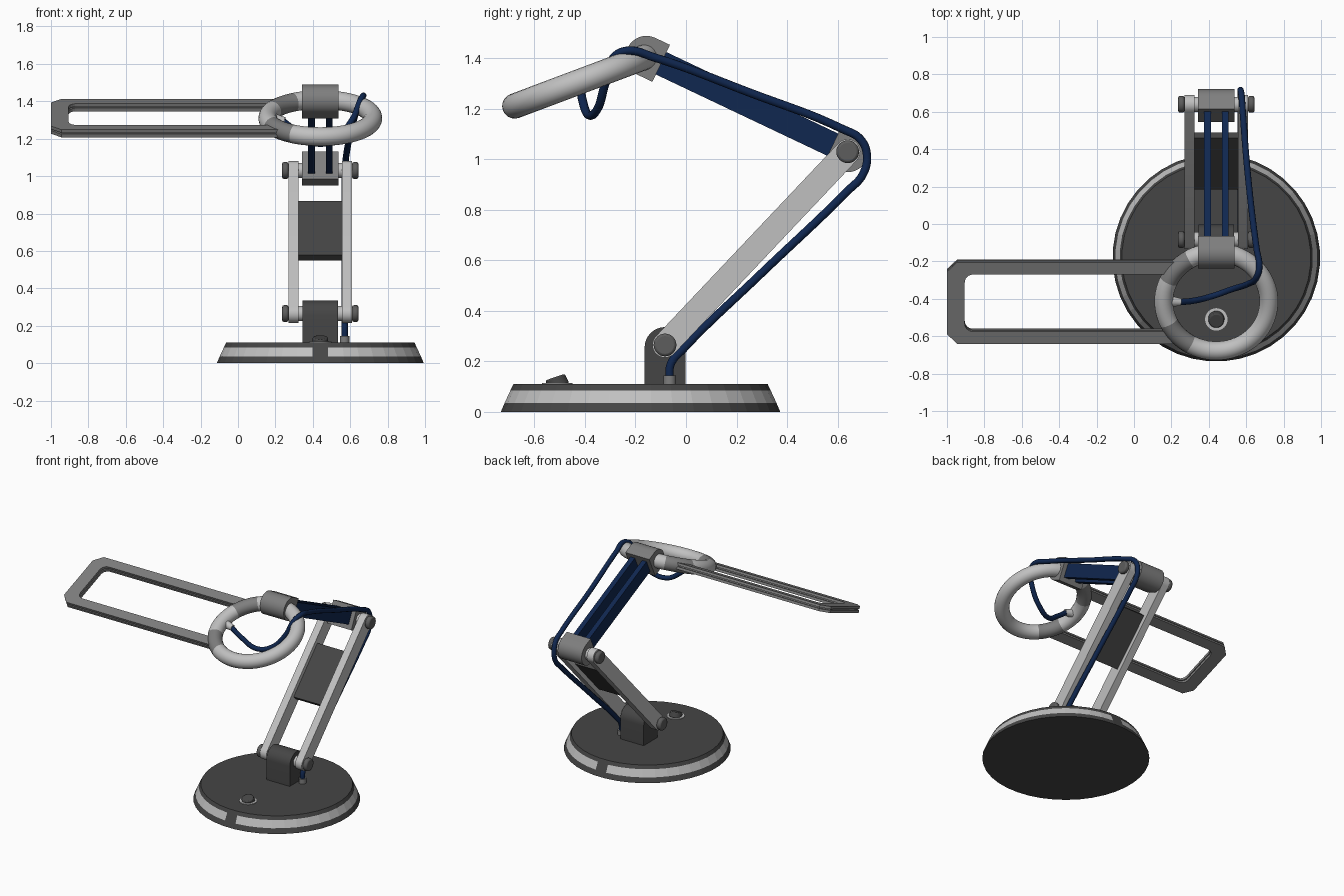
import bpy, bmesh
from math import sin, cos, pi, radians, atan2, degrees
from mathutils import Vector, Matrix

if "Cube" in bpy.data.objects:
    bpy.data.objects.remove(bpy.data.objects["Cube"], do_unlink=True)


def material(name, *rgb):
    m = bpy.data.materials.new(name)
    m.use_nodes = True
    m.diffuse_color = (*rgb, 1)
    m.node_tree.nodes["Principled BSDF"].inputs["Base Color"].default_value = (*rgb, 1)
    return m


LIGHT = material("light grey", 0.53, 0.53, 0.53)
MID = material("mid grey", 0.21, 0.21, 0.21)
CHARCOAL = material("charcoal", 0.11, 0.11, 0.11)
DARK = material("dark grey", 0.06, 0.06, 0.06)
NAVY = material("navy", 0.005, 0.02, 0.08)

CX = 0.44                                  # centre line of the stand
BASE_PIVOT = Vector((-0.083, 0.265))       # pivots as (y, z)
ELBOW = Vector((0.64, 1.03))
HEAD_PIVOT = Vector((-0.157, 1.408))
TILT = radians(20.6)
HEAD = Vector((CX, -0.415, 1.31))


def smooth(ob, angle=35):
    bpy.ops.object.select_all(action='DESELECT')
    ob.select_set(True)
    bpy.context.view_layer.objects.active = ob
    bpy.ops.object.shade_smooth_by_angle(angle=radians(angle))


def finish(name, bm, *mats):
    bmesh.ops.recalc_face_normals(bm, faces=bm.faces)
    me = bpy.data.meshes.new(name)
    bm.to_mesh(me)
    bm.free()
    for m in mats:
        me.materials.append(m)
    ob = bpy.data.objects.new(name, me)
    bpy.context.collection.objects.link(ob)
    return ob


def extrude_outline(bm, pts, vec):
    face = bm.faces.new([bm.verts.new(p) for p in pts])
    new = bmesh.ops.extrude_face_region(bm, geom=[face], use_keep_orig=True)["geom"]
    bmesh.ops.translate(bm, vec=vec, verts=[v for v in new if isinstance(v, bmesh.types.BMVert)])


def prism(name, outline, x0, x1, mat):
    """Side outline of (y, z) points, extruded along x."""
    bm = bmesh.new()
    extrude_outline(bm, [(x0, p[0], p[1]) for p in outline], (x1 - x0, 0, 0))
    ob = finish(name, bm, mat)
    smooth(ob)
    return ob


def bar_outline(start, end, r, round_start=True, round_end=True):
    """Straight bar between two side points, each end round or square."""
    d = (end - start).normalized()
    n = Vector((-d.y, d.x))
    pts = []
    for centre, out, side, is_round in ((start, -d, n, round_start), (end, d, -n, round_end)):
        steps = 16 if is_round else 1
        for i in range(steps + 1):
            a = pi * i / steps
            bulge = out * sin(a) if is_round else Vector((0, 0))
            pts.append(centre + (side * cos(a) + bulge) * r)
    return pts


def cylinder(name, a, b, r0, r1, mat, bevel=0, sides=32):
    a, b = Vector(a), Vector(b)
    bm = bmesh.new()
    rot = (b - a).to_track_quat('Z', 'Y').to_matrix().to_4x4()
    bmesh.ops.create_cone(bm, cap_ends=True, segments=sides, radius1=r0, radius2=r1,
                          depth=(b - a).length, matrix=Matrix.Translation((a + b) / 2) @ rot)
    ob = finish(name, bm, mat)
    if bevel:
        mod = ob.modifiers.new("edge", 'BEVEL')
        mod.width, mod.segments = bevel, 2
    smooth(ob)
    return ob


# Round base with a light band, broken at front and back
N = 40
bm = bmesh.new()
rings = []
for r, z in ((0.555, 0), (0.54, 0.035), (0.517, 0.085), (0.505, 0.11)):
    rings.append([bm.verts.new((CX + r * cos(2 * pi * (i + 0.5) / N),
                                -0.18 + r * sin(2 * pi * (i + 0.5) / N), z)) for i in range(N)])
for row in range(3):
    for i in range(N):
        j = (i + 1) % N
        f = bm.faces.new((rings[row][i], rings[row][j], rings[row + 1][j], rings[row + 1][i]))
        at_gap = abs(f.calc_center_median().x - CX) < 0.02
        f.material_index = 1 if row == 1 and not at_gap else 0
bm.faces.new(rings[0])
bm.faces.new(rings[-1])
finish("base", bm, DARK, LIGHT)

# Tilted switch in a light collar
cylinder("switch_collar", (CX, -0.51, 0.108), (CX, -0.51, 0.115), 0.06, 0.06, LIGHT)
cylinder("switch", (CX, -0.505, 0.1), (CX, -0.518, 0.138), 0.045, 0.04, DARK, 0.006)

# Hinge blocks at base, elbow and head
along = (HEAD_PIVOT - ELBOW).normalized()
prism("base_bracket", bar_outline(BASE_PIVOT - Vector((0, 0.01)), Vector((BASE_PIVOT.x, 0.105)),
                                  0.081, True, False), 0.345, 0.535, DARK)
elbow_end = ELBOW + along * 0.065
head_end = HEAD_PIVOT - along * 0.065
prism("elbow_block", bar_outline(ELBOW, elbow_end, 0.081, True, False), 0.343, 0.537, MID)
prism("head_block", bar_outline(HEAD_PIVOT, head_end, 0.081, True, False), 0.343, 0.537, MID)

# Lower arm: two bars, pivots and the joining plate
for side, label in ((1, "left"), (-1, "right")):
    inner, outer = CX + side * 0.117, CX + side * 0.17
    prism(label + "_lower_bar", bar_outline(BASE_PIVOT, ELBOW, 0.05), inner, outer, LIGHT)
    for p, where in ((BASE_PIVOT, "base"), (ELBOW, "elbow")):
        cylinder(f"{label}_{where}_knob", (outer, p.x, p.y),
                 (CX + side * 0.204, p.x, p.y), 0.045, 0.045, CHARCOAL, 0.01)
        cylinder(f"{label}_{where}_spacer", (CX + side * 0.09, p.x, p.y),
                 (inner, p.x, p.y), 0.04, 0.04, LIGHT)
    # Upper arm rail
    x = CX + side * 0.0475
    prism(label + "_upper_rail", bar_outline(elbow_end - along * 0.01, head_end + along * 0.01,
                                             0.049, False, False), x - 0.018, x + 0.018, NAVY)
arm = (ELBOW - BASE_PIVOT).normalized()
middle = BASE_PIVOT.lerp(ELBOW, 0.58)
prism("arm_plate", bar_outline(middle - arm * 0.2, middle + arm * 0.2, 0.02, False, False),
      0.322, 0.558, DARK)

# Lamp ring, with darker sleeves where the frame joins
bpy.ops.mesh.primitive_torus_add(major_segments=72, minor_segments=20, major_radius=0.281,
                                 minor_radius=0.05, location=HEAD, rotation=(TILT, 0, 0))
ring = bpy.context.object
ring.name = "lamp_ring"
ring.data.materials.append(LIGHT)
ring.data.materials.append(MID)
for f in ring.data.polygons:
    a = abs(degrees(atan2(f.center.y, f.center.x)))
    f.material_index = 1 if 122 < a < 156 else 0
smooth(ring, 60)

# Flat side frame: three layers, the middle one set back as a groove
bm = bmesh.new()
for z0, depth, groove in ((-0.022, 0.018, 0), (-0.004, 0.008, 0.012), (0.004, 0.018, 0)):
    left, half, cut, root = -1 + groove - CX, 0.233 - groove, 0.055, -0.215
    in_left, in_half, r = -0.905 - CX - groove, 0.163 + groove, 0.045
    upper = [(root, half), (left + cut, half), (left, half - cut)]
    inner = [(root, in_half)]
    for i in range(7):
        a = pi / 2 * (1 + i / 6)
        inner.append((in_left + r + r * cos(a), in_half - r + r * sin(a)))
    path = upper + [(x, -y) for x, y in reversed(upper)]
    path += [(x, -y) for x, y in inner] + inner[::-1]
    extrude_outline(bm, [(x, y, z0) for x, y in path], (0, 0, depth))
frame = finish("side_frame", bm, MID)
frame.location = HEAD
frame.rotation_euler = (TILT, 0, 0)

# Cable with its base socket and ring plug
cylinder("cable_socket", (0.57, -0.065, 0.105), (0.57, -0.065, 0.145), 0.025, 0.025, MID)
cylinder("cable_plug", (0.16, -0.41, 1.31), (0.25, -0.418, 1.295), 0.036, 0.02, LIGHT)
path = [(0.57, -0.065, 0.12), (0.57, -0.06, 0.19), (0.57, -0.01, 0.25), (0.57, 0.3, 0.55),
        (0.57, 0.64, 0.875), (0.57, 0.7, 0.94), (0.57, 0.716, 1.02), (0.575, 0.69, 1.08),
        (0.58, 0.62, 1.12), (0.61, 0.25, 1.265), (0.655, -0.13, 1.405), (0.67, -0.23, 1.43),
        (0.655, -0.285, 1.405), (0.61, -0.32, 1.3), (0.52, -0.35, 1.2), (0.42, -0.385, 1.175),
        (0.32, -0.41, 1.235), (0.24, -0.418, 1.295)]
curve = bpy.data.curves.new("cable", 'CURVE')
curve.dimensions = '3D'
curve.bevel_depth, curve.bevel_resolution, curve.resolution_u = 0.017, 3, 8
curve.use_fill_caps = True
spline = curve.splines.new('BEZIER')
spline.bezier_points.add(len(path) - 1)
for point, co in zip(spline.bezier_points, path):
    point.co = co
    point.handle_left_type = point.handle_right_type = 'AUTO'
curve.materials.append(NAVY)
cable = bpy.data.objects.new("cable", curve)
bpy.context.collection.objects.link(cable)
bpy.ops.object.select_all(action='DESELECT')
cable.select_set(True)
bpy.context.view_layer.objects.active = cable
bpy.ops.object.convert(target='MESH')
smooth(bpy.context.object, 60)
